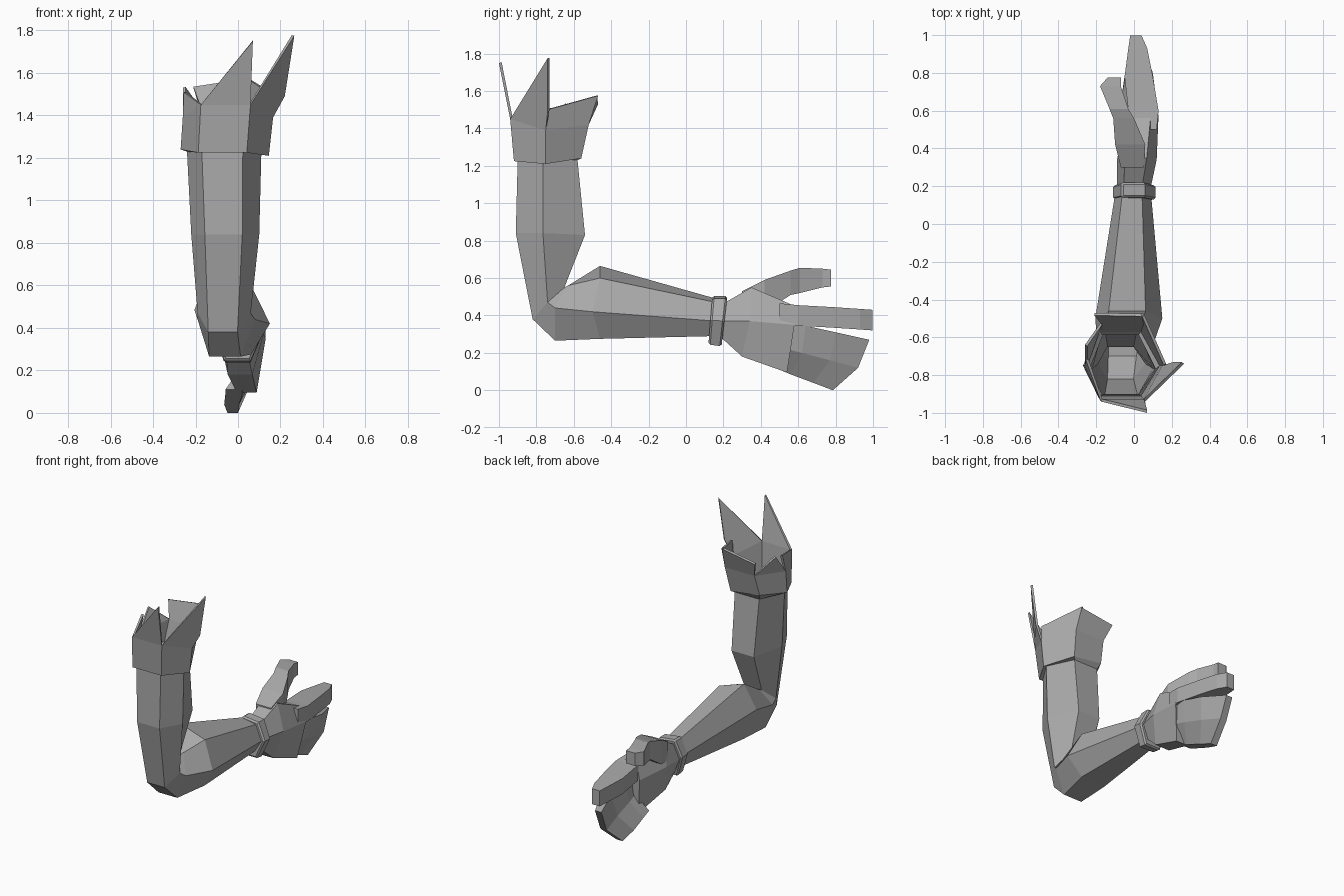
import bpy
import bmesh
from mathutils import Vector

default_cube = bpy.data.objects.get("Cube")
if default_cube:
    bpy.data.objects.remove(default_cube, do_unlink=True)

grey = bpy.data.materials.new("plain grey")
grey.use_nodes = True
grey.diffuse_color = (0.4, 0.4, 0.4, 1)
grey.node_tree.nodes["Principled BSDF"].inputs["Base Color"].default_value = grey.diffuse_color


def finish(name, bm, recalculate=True):
    """Turn a bmesh into a flat shaded object."""
    if recalculate:
        bmesh.ops.recalc_face_normals(bm, faces=bm.faces[:])
    mesh = bpy.data.meshes.new(name)
    bm.to_mesh(mesh)
    bm.free()
    mesh.materials.append(grey)
    obj = bpy.data.objects.new(name, mesh)
    bpy.context.collection.objects.link(obj)
    return obj


def skin(bm, rings):
    """Join successive rings of points with quads; return the vertex rings."""
    rows = [[bm.verts.new(point) for point in ring] for ring in rings]
    for lower, upper in zip(rows, rows[1:]):
        count = len(lower)
        for i in range(count):
            j = (i + 1) % count
            bm.faces.new((lower[i], lower[j], upper[j], upper[i]))
    return rows


def loft(name, rings, cap_start=True):
    bm = bmesh.new()
    rows = skin(bm, rings)
    if cap_start:
        bm.faces.new(rows[0])
    bm.faces.new(rows[-1])
    return finish(name, bm)


def section(low, side, high, left, right, tilt=0.0):
    """Six-sided limb section: outer edge, two sides and inner edge, as (y, z)."""
    def point(fraction, position, lift=0.0):
        return Vector((left + (right - left) * fraction, position[0], position[1] + lift))
    return [point(0.2, low), point(0.75, low), point(1, side),
            point(0.75, high), point(0.2, high, tilt), point(0, side, tilt)]


def box_section(y, left, right, bottom, top):
    return [(left, y, bottom), (right, y, bottom), (right, y, top), (left, y, top)]


def blade_section(outer_x, thickness, *profile):
    """Thin curved section through the joined fingers, profile as (y, z)."""
    outer = [(x, y, z) for x, (y, z) in zip(outer_x, profile)]
    return outer + [(x - thickness, y, z) for x, y, z in reversed(outer)]


# Upper arm, elbow and forearm as one bent, open-topped tube
shoulder = section((-.9, 1.23), (-.765, 1.23), (-.58, 1.23), -.24, .11)
loft("arm", [
    shoulder,
    section((-.91, .84), (-.765, .84), (-.54, .83), -.22, .1),
    section((-.82, .38), (-.74, .47), (-.65, .55), -.19, .06),
    section((-.7, .265), (-.7, .44), (-.63, .56), -.19, .08),
    section((-.46, .275), (-.5, .42), (-.46, .6), -.205, .15, .065),
    section((.16, .29), (.16, .37), (.16, .47), -.1, .09, .02),
], cap_start=False)

# Flared cuff: a ring of panels, each ending in a point
bm = bmesh.new()
rows = skin(bm, [
    shoulder,
    section((-.92, 1.225), (-.75, 1.21), (-.56, 1.24), -.27, .145, .03),
    section((-.94, 1.45), (-.75, 1.39), (-.52, 1.42), -.26, .165),
])
panel_tips = [
    [(.07, -1, 1.75)],
    [(.22, -.74, 1.49), (.265, -.74, 1.775)],
    [(.05, -.47, 1.575), (.17, -.74, 1.5)],
    [(-.21, -.47, 1.53), (.05, -.475, 1.57)],
    [(-.26, -.64, 1.53)],
    [(-.255, -.72, 1.51)],
]
rim = rows[-1]
for i, tips in enumerate(panel_tips):
    bm.faces.new([rim[i], rim[(i + 1) % len(rim)]] + [bm.verts.new(tip) for tip in tips])
# The front corner panel rises from the height of the front panel
cuff = finish("cuff", bm, recalculate=False)
shell = cuff.modifiers.new("shell", "SOLIDIFY")
shell.thickness = 0.015
shell.offset = -1

# Wrist band, leaning slightly, with chamfered rims
band = loft("wrist_band", [
    section((.12, .245), (.13, .375), (.14, .49), -.11, .115, .015),
    section((.19, .235), (.205, .37), (.22, .49), -.11, .115, .015),
])
chamfer = band.modifiers.new("chamfer", "BEVEL")
chamfer.width = 0.01
chamfer.limit_method = "ANGLE"
chamfer.angle_limit = 1.2

# Palm widening from wrist to knuckles
loft("palm", [
    section((.19, .28), (.2, .37), (.21, .47), -.09, .09),
    section((.3, .18), (.34, .37), (.35, .55), -.09, .12),
    section((.54, .095), (.58, .35), (.56, .46), -.04, .13),
])

# Thumb
loft("thumb", [
    box_section(.3, -.07, .05, .4, .53),
    box_section(.42, -.1, .06, .42, .59),
    box_section(.56, -.11, .0, .51, .64),
    box_section(.61, -.13, -.03, .52, .655),
    box_section(.73, -.18, -.07, .55, .65),
    box_section(.775, -.14, -.07, .555, .645),
])

# Forefinger
loft("forefinger", [
    box_section(.5, .0, .12, .34, .465),
    box_section(.6, -.03, .13, .345, .455),
    box_section(.78, -.05, .1, .335, .445),
    box_section(.93, -.03, .07, .325, .435),
    box_section(.998, -.02, .04, .32, .43),
])

# Remaining fingers joined as one curled blade
loft("joined_fingers", [
    blade_section((.11, .1, .02), .08, (.55, .36), (.54, .22), (.5, .11)),
    blade_section((.12, .09, .02), .08, (.64, .345), (.62, .2), (.56, .085)),
    blade_section((.1, .07, .005), .07, (.8, .31), (.77, .16), (.68, .04)),
    blade_section((.03, .03, -.0), .05, (.98, .27), (.92, .12), (.785, .0)),
])
